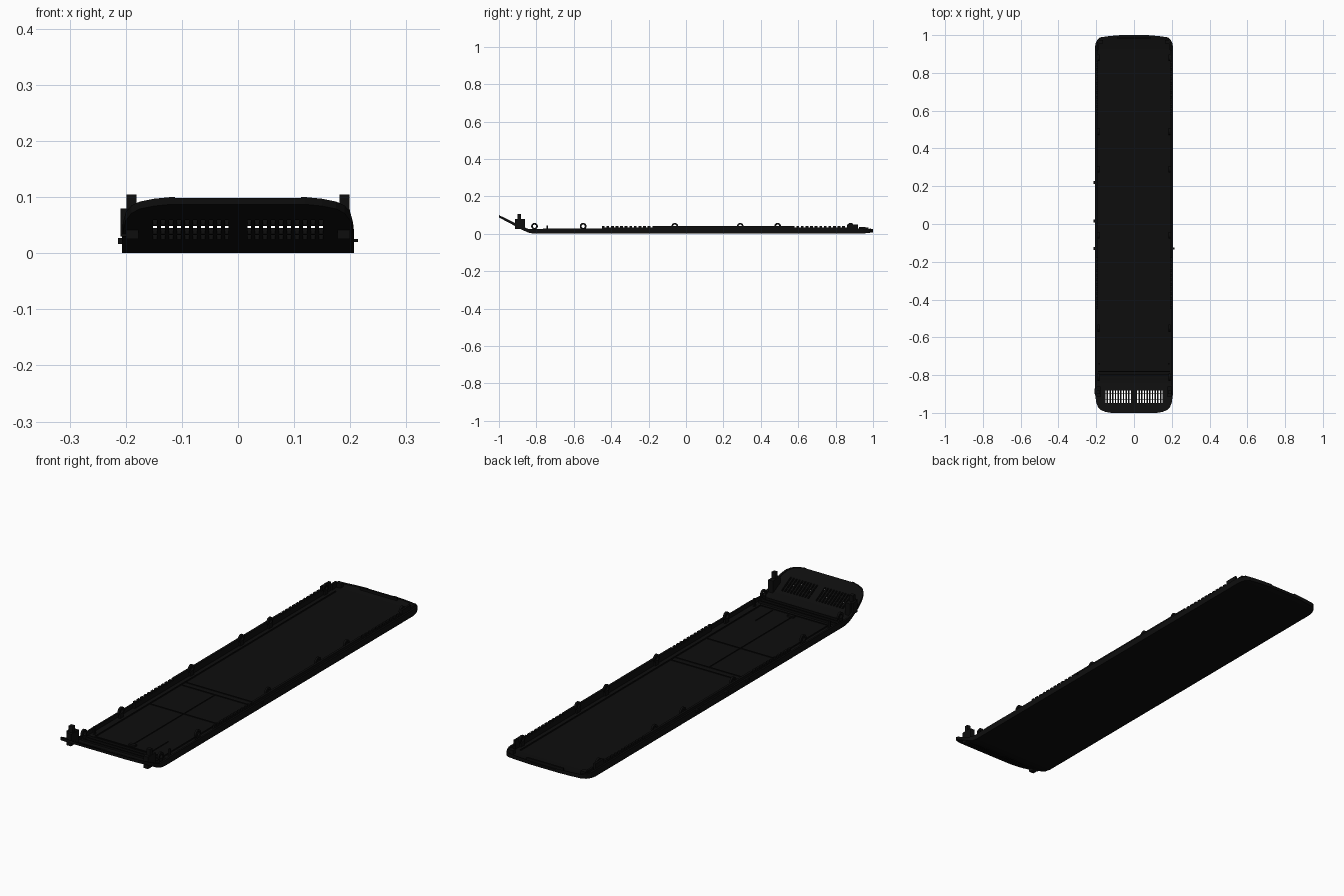
import bpy, bmesh, math
from mathutils import Matrix

if "Cube" in bpy.data.objects:
    bpy.data.objects.remove(bpy.data.objects["Cube"])

black = bpy.data.materials.new("black plastic")
black.use_nodes = True
black.diffuse_color = (0.004, 0.004, 0.004, 1)
black.node_tree.nodes["Principled BSDF"].inputs["Base Color"].default_value = (0.004, 0.004, 0.004, 1)


def finish(name, bm):
    bmesh.ops.recalc_face_normals(bm, faces=bm.faces)
    mesh = bpy.data.meshes.new(name)
    bm.to_mesh(mesh)
    bm.free()
    mesh.materials.append(black)
    obj = bpy.data.objects.new(name, mesh)
    bpy.context.collection.objects.link(obj)
    return obj


def add_box(bm, x0, x1, y0, y1, z0, z1):
    m = Matrix.Translation(((x0 + x1) / 2, (y0 + y1) / 2, (z0 + z1) / 2))
    m = m @ Matrix.Diagonal((x1 - x0, y1 - y0, z1 - z0, 1))
    bmesh.ops.create_cube(bm, size=1, matrix=m)


def boxes(name, items):
    bm = bmesh.new()
    for item in items:
        add_box(bm, *item)
    return finish(name, bm)


# Tray: U-shaped section lofted along y (y, half width, bottom, rim height)
FLOOR, WALL = 0.011, 0.008
stations = [
    (-1.0, 0.12, 0.087, 0.013), (-0.995, 0.15, 0.084, 0.013),
    (-0.985, 0.175, 0.079, 0.013), (-0.97, 0.19, 0.071, 0.014),
    (-0.945, 0.2, 0.058, 0.015), (-0.91, 0.205, 0.039, 0.016),
    (-0.87, 0.207, 0.018, 0.018), (-0.84, 0.207, 0.005, 0.02),
    (-0.81, 0.207, 0, 0.024), (-0.74, 0.207, 0, 0.028),
    (0.93, 0.207, 0, 0.028), (0.955, 0.204, 0.002, 0.024),
    (0.975, 0.195, 0.004, 0.021), (0.988, 0.18, 0.006, 0.018),
    (0.995, 0.13, 0.007, 0.017), (1.0, 0.07, 0.008, 0.016),
]
bm = bmesh.new()
rings = []
for y, w, b, h in stations:
    half = [(w, b), (w, b + h), (w - WALL, b + h), (w - WALL, b + FLOOR)]
    section = half + [(-x, z) for x, z in reversed(half)]
    rings.append([bm.verts.new((x, y, z)) for x, z in section])
for a, c in zip(rings, rings[1:]):
    for i in range(len(a)):
        j = (i + 1) % len(a)
        bm.faces.new((a[i], a[j], c[j], c[i]))
bm.faces.new(rings[0])
bm.faces.new(rings[-1])
tray = finish("tray", bm)

# Vent slots cut through the tilted lip, in two groups
slots = []
for side in (-1, 1):
    for i in range(10):
        x = side * (0.02 + i * 0.0142)
        for y0, y1 in ((-0.947, -0.93), (-0.927, -0.901), (-0.898, -0.882)):
            slots.append((x - 0.0035, x + 0.0035, y0, y1, -0.05, 0.2))
cutter = boxes("vent_cutter", slots)
cutter.hide_render = True
cutter.hide_set(True)
cut = tray.modifiers.new("vents", "BOOLEAN")
cut.operation = "DIFFERENCE"
cut.solver = "EXACT"
cut.object = cutter

# Side details, built for each long edge
for side, label in ((-1, "right"), (1, "left")):
    def sided(name, items):
        return boxes(label + "_" + name, [(side * a if side > 0 else side * b,
                     side * b if side > 0 else side * a, *rest) for a, b, *rest in items])

    # Snap rail with solid and toothed stretches
    rail = [(0.19, 0.2, -0.18, 0.58, 0.01, 0.04), (0.19, 0.2, -0.45, 0.88, 0.01, 0.032),
            (0.19, 0.2, 0.86, 0.92, 0.01, 0.05)]
    for start, count in ((-0.45, 11), (0.59, 11)):
        rail += [(0.19, 0.2, start + i * 0.0245, start + i * 0.0245 + 0.015, 0.03, 0.04)
                 for i in range(count)]
    sided("snap_rail", rail)
    sided("inner_ledge", [(0.165, 0.168, -0.76, 0.92, 0.01, 0.016)])

    # Post with a wider foot at the lip
    sided("post", [(0.181, 0.199, -0.9, -0.882, 0.03, 0.105),
                   (0.177, 0.2, -0.915, -0.86, 0.025, 0.078)])
    sided("rear_corner_tab", [(0.165, 0.19, 0.955, 0.975, 0.01, 0.032),
                              (0.186, 0.196, 0.925, 0.96, 0.01, 0.036)])
    sided("small_peg", [(0.18, 0.188, -0.745, -0.737, 0.01, 0.045)])

    # Fastening eyelets standing on the edge
    bm = bmesh.new()
    for y in (-0.81, -0.55, -0.06, 0.29, 0.49, 0.88):
        loops = []
        for x in (0.183, 0.192):
            for r in (0.018, 0.009):
                loops.append([bm.verts.new((side * x, y + r * math.cos(t * math.tau / 16),
                                            0.04 + r * math.sin(t * math.tau / 16)))
                              for t in range(16)])
        for a, b in ((0, 1), (1, 3), (3, 2), (2, 0)):
            for i in range(16):
                j = (i + 1) % 16
                bm.faces.new((loops[a][i], loops[a][j], loops[b][j], loops[b][i]))
        add_box(bm, min(side * 0.183, side * 0.192), max(side * 0.183, side * 0.192),
                y - 0.012, y + 0.012, 0.008, 0.028)
    finish(label + "_eyelets", bm)

# Outward clips on the right edge, and one on the left
boxes("edge_clips", [(-0.214, -0.2, y - 0.008, y + 0.008, 0.016, 0.027)
                     for y in (0.22, 0.015, -0.13)]
      + [(0.2, 0.214, -0.135, -0.125, 0.02, 0.025),
         (-0.209, -0.195, -0.9, -0.87, 0.03, 0.08)])

# Thin ribs on the inside floor
top = FLOOR + 0.003
ribs = [(-0.165, 0.165, y - 0.0015, y + 0.0015, 0.008, top)
        for y in (-0.13, -0.16, -0.38, -0.76)]
ribs += [(-0.19, 0.19, y - 0.003, y + 0.003, 0.005, 0.02) for y in (-0.78, -0.8, -0.82)]
ribs += [(-0.0015, 0.0015, -0.74, -0.16, 0.008, top),
         (0.099, 0.102, -0.75, -0.63, 0.008, top),
         (-0.01, 0.02, -0.75, -0.735, 0.008, top + 0.004)]
boxes("floor_ribs", ribs)

# Rear centre rim
boxes("rear_rim", [(-0.09, 0.09, 0.982, 0.99, 0.01, 0.028)])
